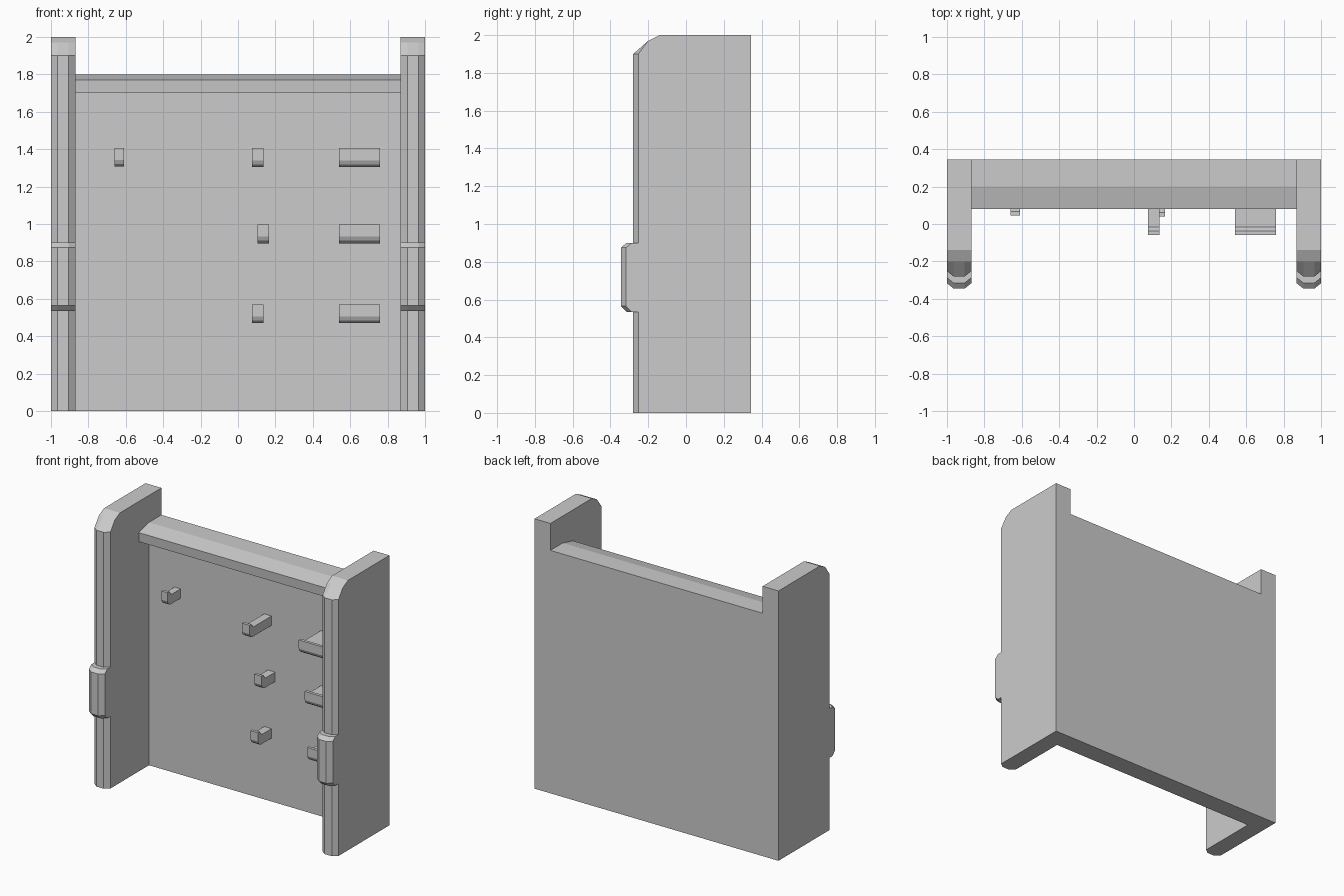
import bpy, bmesh

if "Cube" in bpy.data.objects:
    bpy.data.objects.remove(bpy.data.objects["Cube"])

BACK = 0.345    # rear plane
WALL = 0.20     # front face of the back panel


def make_object(name, bm):
    bmesh.ops.recalc_face_normals(bm, faces=bm.faces)
    mesh = bpy.data.meshes.new(name)
    bm.to_mesh(mesh)
    bm.free()
    obj = bpy.data.objects.new(name, mesh)
    bpy.context.collection.objects.link(obj)
    return obj


def loft(name, rings):
    """Skin a list of equal-length point rings and cap both ends."""
    bm = bmesh.new()
    rows = [[bm.verts.new(p) for p in ring] for ring in rings]
    n = len(rows[0])
    for a, b in zip(rows, rows[1:]):
        for i in range(n):
            j = (i + 1) % n
            bm.faces.new((a[i], a[j], b[j], b[i]))
    bm.faces.new(rows[0])
    bm.faces.new(rows[-1])
    return make_object(name, bm)


def extrude_x(name, profile, x0, x1):
    return loft(name, [[(x, y, z) for y, z in profile] for x in (x0, x1)])


def upright(name, stations, back):
    """Side wall piece with a faceted front edge, mirrored to the other side."""
    rings = []
    for front, z, curve in stations:
        rings.append([(0.87, back, z), (0.87, front + curve, z),
                      (0.905, front, z), (0.965, front, z),
                      (1.0, front + curve, z), (1.0, back, z)])
    obj = loft(name, rings)
    obj.modifiers.new("Mirror", 'MIRROR')
    return obj


# Side walls with chamfered top corners
upright("side_wall", [(-0.28, 0, 0.028), (-0.28, 1.90, 0.028),
                      (-0.20, 1.97, 0), (-0.14, 2.0, 0)], BACK)

# Raised grips on the front edges
upright("front_grip", [(-0.315, 0.535, 0.028), (-0.345, 0.565, 0.028),
                       (-0.345, 0.875, 0.028), (-0.315, 0.90, 0.028)], -0.252)

# Back panel with overhanging top ledge
extrude_x("back_panel", [(BACK, 0), (WALL, 0), (WALL, 1.70), (0.085, 1.70),
                         (0.08, 1.77), (WALL, 1.80), (BACK, 1.80)], -0.87, 0.87)


# Hooks: bar with rounded underside and upturned tip
def hook(name, x0, x1, z, tip):
    extrude_x(name, [(WALL + 0.02, z), (tip + 0.03, z), (tip + 0.01, z + 0.014),
                     (tip, z + 0.035), (tip, z + 0.10), (tip + 0.022, z + 0.10),
                     (tip + 0.045, z + 0.07), (WALL + 0.02, z + 0.07)], x0, x1)


hook("small_hook", -0.66, -0.61, 1.307, 0.045)
for row, (z, x, tip, wide_tip) in enumerate([(1.305, 0.075, -0.06, -0.06),
                                             (0.897, 0.105, 0.04, 0.01),
                                             (0.47, 0.075, 0.04, 0.04)]):
    hook(f"narrow_hook_{row}", x, x + 0.06, z, tip)
    hook(f"wide_hook_{row}", 0.54, 0.76, z, wide_tip)
